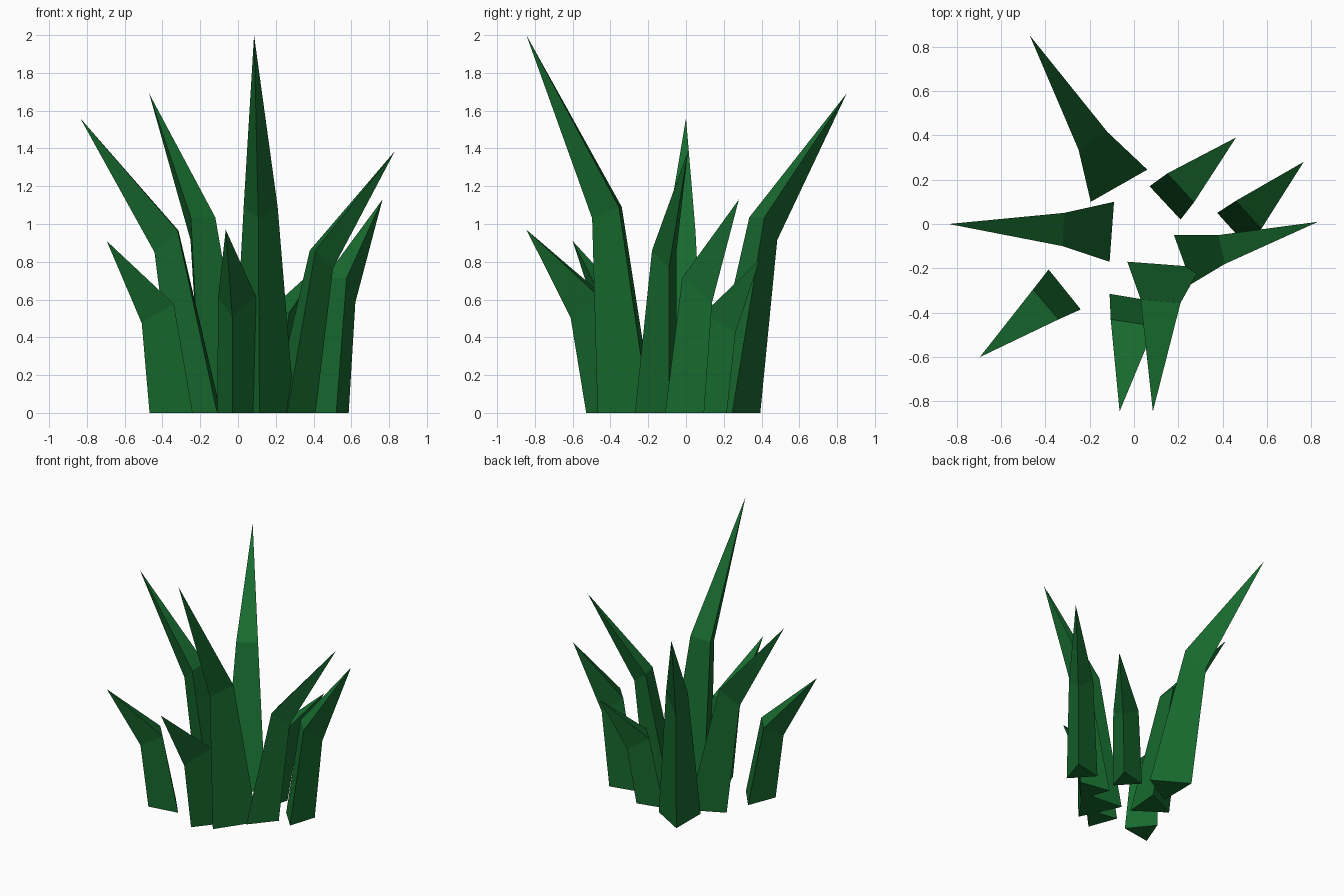
import bpy, bmesh
from mathutils import Vector

if "Cube" in bpy.data.objects:
    bpy.data.objects.remove(bpy.data.objects["Cube"])

green = bpy.data.materials.new("leaf_green")
green.diffuse_color = (0.009, 0.15, 0.029, 1)
green.use_nodes = True
green.node_tree.nodes["Principled BSDF"].inputs["Base Color"].default_value = green.diffuse_color

# Each blade: inner base edge (2 points), inner bend edge (2 points),
# bend heights (inner, outer), tip
BLADES = [
    ((-0.03, -0.17), (0.30, -0.195), (0.03, -0.34), (0.21, -0.355), (1.09, 1.03), (0.085, -0.845, 2.0)),
    ((0.06, 0.245), (-0.195, 0.10), (-0.12, 0.415), (-0.25, 0.335), (1.035, 0.915), (-0.47, 0.85, 1.69)),
    ((-0.09, 0.10), (-0.11, -0.17), (-0.315, 0.05), (-0.32, -0.10), (0.965, 0.85), (-0.835, 0.0, 1.56)),
    ((0.18, -0.05), (0.26, -0.27), (0.38, -0.05), (0.41, -0.18), (0.86, 0.765), (0.83, 0.01, 1.385)),
    ((0.375, 0.05), (0.52, -0.11), (0.46, 0.105), (0.575, -0.02), (0.715, 0.585), (0.765, 0.28, 1.13)),
    ((-0.11, -0.315), (0.115, -0.352), (-0.105, -0.43), (0.095, -0.46), (0.615, 0.505), (-0.065, -0.845, 0.97)),
    ((-0.385, -0.205), (-0.24, -0.385), (-0.455, -0.295), (-0.34, -0.43), (0.577, 0.475), (-0.695, -0.60, 0.91)),
    ((0.07, 0.17), (0.21, 0.02), (0.15, 0.228), (0.27, 0.097), (0.53, 0.425), (0.46, 0.39, 0.81)),
]


def triangle(a, b, z_in, z_out, tip, depth):
    """Triangular section whose ridge corner points toward the tip."""
    a, b = Vector(a), Vector(b)
    edge, mid = b - a, (a + b) / 2
    out = Vector((edge.y, -edge.x))
    if out.dot(Vector(tip[:2]) - mid) < 0:
        out.negate()
    ridge = mid + out * depth
    return [(a.x, a.y, z_in), (b.x, b.y, z_in), (ridge.x, ridge.y, z_out)]


def blade(i, b0, b1, m0, m1, heights, tip):
    bm = bmesh.new()
    base = [bm.verts.new(p) for p in triangle(b0, b1, 0, 0, tip, 0.866)]
    bend = [bm.verts.new(p) for p in triangle(m0, m1, *heights, tip, 0.83)]
    top = bm.verts.new(tip)
    bm.faces.new(base)
    for k in range(3):
        n = (k + 1) % 3
        bm.faces.new((base[k], base[n], bend[n], bend[k]))
        bm.faces.new((bend[k], bend[n], top))
    bmesh.ops.recalc_face_normals(bm, faces=bm.faces)
    mesh = bpy.data.meshes.new(f"grass_blade_{i}")
    bm.to_mesh(mesh)
    bm.free()
    mesh.materials.append(green)
    bpy.context.collection.objects.link(bpy.data.objects.new(mesh.name, mesh))


for i, data in enumerate(BLADES, 1):
    blade(i, *data)
